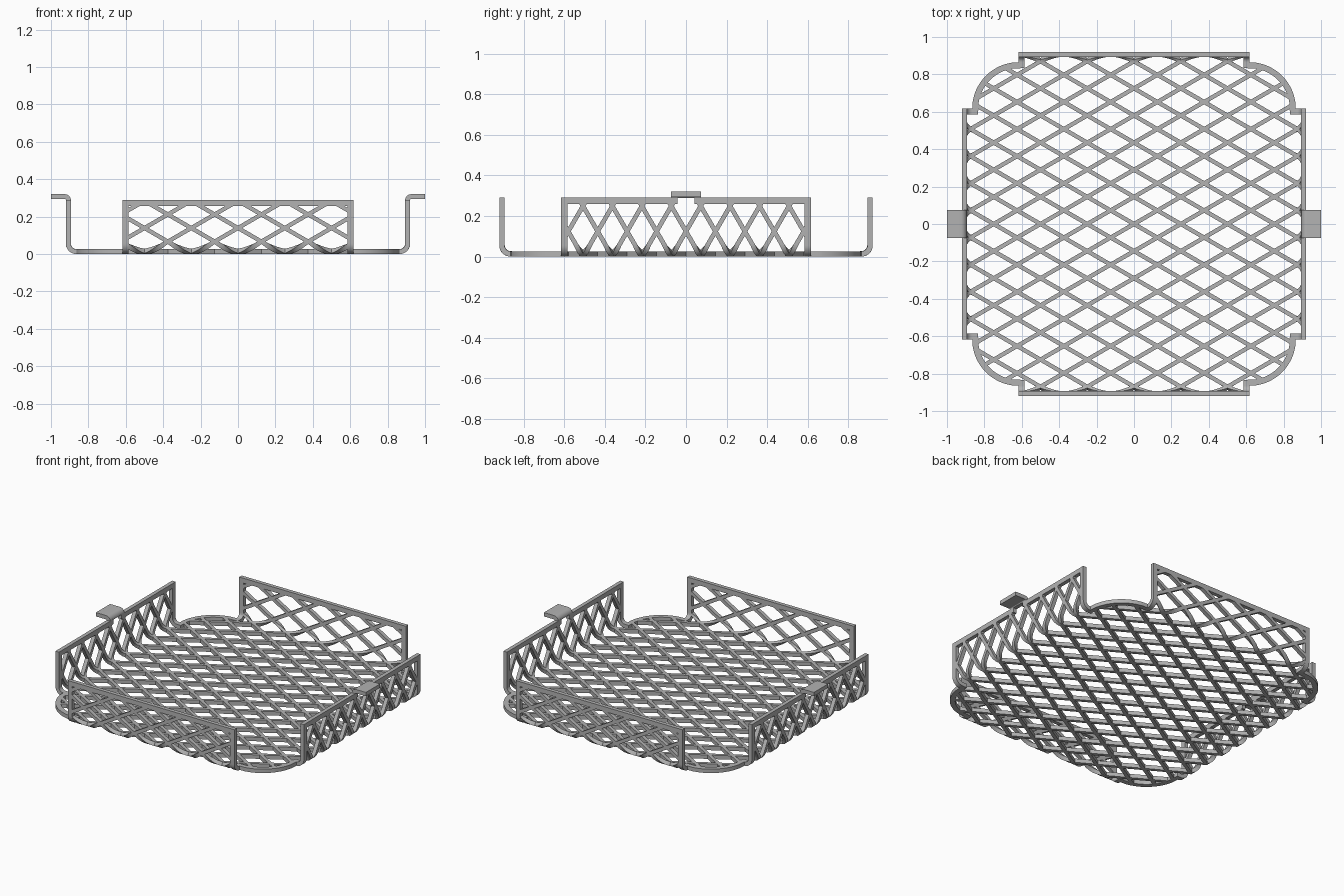
import bpy, bmesh
from math import sin, cos, pi, hypot, radians
from mathutils import Vector

if "Cube" in bpy.data.objects:
    bpy.data.objects.remove(bpy.data.objects["Cube"])

THICK = 0.026             # sheet thickness
R_OUT = 0.055             # outer radius of the bottom bend
R_MID = R_OUT - THICK / 2
OUTER = 0.92              # outside face of the walls
FLAT = OUTER - R_OUT      # where the floor starts to bend
ARC = R_MID * pi / 2
HEIGHT = 0.29
TOP = FLAT + ARC + HEIGHT - R_OUT   # unfolded distance to the wall top
HALF = 0.617              # half length of each wall
RIM = 0.032               # rim width
STRAND = 0.022            # lattice strand width
PITCH = 0.145             # lattice spacing
TAB = 0.075               # half width of a tab

steel = bpy.data.materials.new("grey_metal")
steel.use_nodes = True
grey = (0.45, 0.45, 0.45, 1)
steel.diffuse_color = grey
steel.node_tree.nodes["Principled BSDF"].inputs["Base Color"].default_value = grey


def bend(d, t):
    """Distance from the centre and height of a folded point."""
    if d <= FLAT:
        return d, THICK / 2 + t
    if d <= FLAT + ARC:
        a = (d - FLAT) / R_MID
        return FLAT + (R_MID - t) * sin(a), R_OUT - (R_MID - t) * cos(a)
    return FLAT + R_MID - t, R_OUT + d - FLAT - ARC


def fold(u, v, t):
    """Fold a point of the flat sheet into the tray."""
    if abs(u) >= abs(v):
        r, z = bend(abs(u), t)
        return (r if u > 0 else -r, v, z)
    r, z = bend(abs(v), t)
    return (u, r if v > 0 else -r, z)


def ribbon(bm, path, width):
    """Sweep a mitred flat strip along a path on the sheet and fold it."""
    pts = [Vector(p) for p in path]
    rings = []
    for i, p in enumerate(pts):
        a = (p - pts[i - 1]).normalized() if i else None
        b = (pts[i + 1] - p).normalized() if i < len(pts) - 1 else None
        a, b = a or b, b or a
        na, nb = Vector((-a.y, a.x)), Vector((-b.y, b.x))
        n = (na + nb) / (1 + na.dot(nb)) * width / 2
        ring = []
        for side, t in ((1, 1), (1, -1), (-1, -1), (-1, 1)):
            q = p + n * side
            ring.append(bm.verts.new(fold(q.x, q.y, t * THICK / 2)))
        rings.append(ring)
    for r, s in zip(rings, rings[1:]):
        for k in range(4):
            m = (k + 1) % 4
            bm.faces.new((r[k], r[m], s[m], s[k]))
    bm.faces.new(rings[0])
    bm.faces.new(rings[-1])


def finish(bm, name):
    bmesh.ops.recalc_face_normals(bm, faces=bm.faces)
    mesh = bpy.data.meshes.new(name)
    bm.to_mesh(mesh)
    bm.free()
    mesh.materials.append(steel)
    obj = bpy.data.objects.new(name, mesh)
    bpy.context.collection.objects.link(obj)
    bpy.ops.object.select_all(action='DESELECT')
    obj.select_set(True)
    bpy.context.view_layer.objects.active = obj
    bpy.ops.object.shade_smooth_by_angle(angle=radians(30))
    return obj


# Rim: one quarter of the outline, mirrored around
edge, post = TOP - RIM / 2, HALF - RIM / 2
knee, arc_r = FLAT - RIM / 2, FLAT - RIM / 2 - HALF
bends = [FLAT + ARC * (1 - i / 8) for i in range(9)]
neck = TAB - RIM / 2
quarter = [(TOP + 0.003, neck), (edge, neck), (edge, post)]
quarter += [(d, post) for d in bends] + [(knee, post)]
quarter += [(HALF + arc_r * cos(a), HALF + arc_r * sin(a))
            for a in (pi / 2 * i / 20 for i in range(2, 19))]
quarter += [(post, knee)] + [(post, d) for d in reversed(bends)] + [(post, edge)]
half = quarter + [(-u, v) for u, v in reversed(quarter)]
for name, s in (("back_rim", 1), ("front_rim", -1)):
    bm = bmesh.new()
    ribbon(bm, [(u, v * s) for u, v in half], RIM)
    finish(bm, name)


# Lattice: straight strands clipped to the sheet outline
def inside(u, v):
    u, v = abs(u), abs(v)
    if (v < post and u < edge) or (u < post and v < edge):
        return True
    return max(u, v) < knee and hypot(max(u - HALF, 0), max(v - HALF, 0)) < arc_r


def near_bend(p):
    d = max(abs(p[0]), abs(p[1]))
    return FLAT - 0.02 < d < FLAT + ARC + 0.02


def strands(name, slope):
    bm = bmesh.new()
    step = 0.004
    for k in range(-13, 14):
        run = []
        for i in range(-300, 301):
            u = i * step
            p = (u, k * PITCH + slope * u)
            if inside(*p):
                run.append(p)
            if run and (not inside(*p) or i == 300):
                if len(run) > 4:
                    keep = [q for j, q in enumerate(run)
                            if j in (0, len(run) - 1) or (near_bend(q) and j % 2 == 0)]
                    ribbon(bm, keep, STRAND)
                run = []
    finish(bm, name)


rise = PITCH / 0.25
strands("rising_strands", rise)
strands("falling_strands", -rise)

# Tabs: bent profile extruded across each side wall
inner = 0.006
cx, cz = OUTER + inner, HEIGHT - 0.002
angles = [pi - pi / 2 * i / 8 for i in range(9)]
big = inner + THICK
profile = [(cx + big * cos(a), cz + big * sin(a)) for a in angles]
profile += [(1, cz + big), (1, cz + inner)]
profile += [(cx + inner * cos(a), cz + inner * sin(a)) for a in reversed(angles)]
for name, s in (("left_tab", 1), ("right_tab", -1)):
    bm = bmesh.new()
    face = bm.faces.new([bm.verts.new((s * x, -TAB, z)) for x, z in profile])
    ext = bmesh.ops.extrude_face_region(bm, geom=[face])
    moved = [g for g in ext["geom"] if isinstance(g, bmesh.types.BMVert)]
    bmesh.ops.translate(bm, verts=moved, vec=(0, 2 * TAB, 0))
    finish(bm, name)
